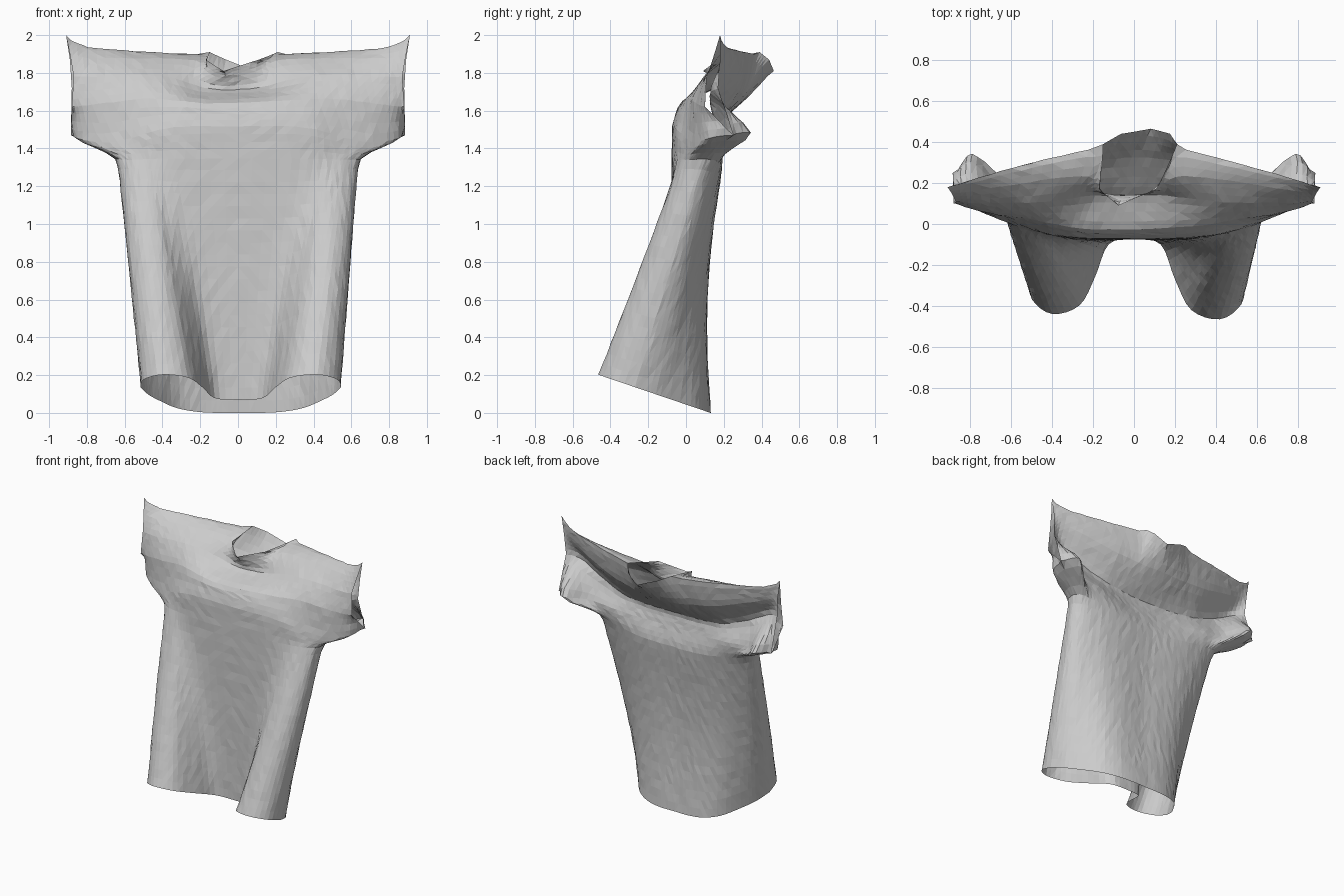
import bpy, bmesh, math, random
from mathutils import Vector

random.seed(4)
cube = bpy.data.objects.get("Cube")
if cube:
    bpy.data.objects.remove(cube)

STEPS = 4                              # columns between two profile points
FRONT_SPANS = (20, 4, 4, 4, 3, 3)      # rows between two front profiles
BACK_SPANS = (20, 4, 4, 4, 4)          # rows between two back profiles


def level(points, height):
    """Profile at one height."""
    return [(x, y, height) for x, y in points]


def hem(points):
    """Profile on the slanted plane of the bottom edge."""
    return [(x, y, 0.34 * (0.13 - y)) for x, y in points]


def spread(half, straight=False):
    """Mirror a seam-to-centre profile and sample it across the full width."""
    pts = [Vector(p) for p in half]
    pts += [Vector((-p.x, p.y, p.z)) for p in reversed(pts[:-1])]
    out = []
    for i in range(len(pts) - 1):
        b, c = pts[i], pts[i + 1]
        a, d = pts[max(i - 1, 0)], pts[min(i + 2, len(pts) - 1)]
        for k in range(STEPS):
            t = k / STEPS
            if straight:
                out.append(b.lerp(c, t))
            else:
                out.append(0.5 * (2 * b + (c - a) * t + (2 * a - 5 * b + 4 * c - d) * t ** 2
                                  + (3 * b - a - 3 * c + d) * t ** 3))
    return out + [pts[-1]]


def sheet(bm, profiles, spans, hollow=0):
    """Loft a cloth panel through the profiles, from the hem to the shoulders."""
    rows = [spread(p, straight=(p is profiles[-1])) for p in profiles]
    grid = []
    for n, count in enumerate(spans):
        for k in range(count + (n == len(spans) - 1)):
            f = k / count
            line = [p.lerp(q, f) for p, q in zip(rows[n], rows[n + 1])]
            if n == 0:
                for i, p in enumerate(line):
                    p.y -= hollow * math.sin(math.pi * f) * math.sin(math.pi * i / (len(line) - 1))
            grid.append([bm.verts.new(p) for p in line])
    for low, high in zip(grid, grid[1:]):
        for i in range(len(low) - 1):
            quad = (low[i], low[i + 1], high[i + 1], high[i])
            bm.faces.new(quad if hollow else quad[::-1])


# Shoulder line shared by both panels, ending at the side of the neck
shoulder = [(.91, .18, 2), (.8, .22, 1.945), (.6, .28, 1.93), (.4, .335, 1.92), (.18, .39, 1.91)]

# Front panel: two deep folds at the hem, flat chest, sagging fold below the neck
front = [
    hem([(.545, -.27), (.525, -.39), (.42, -.465), (.28, -.42), (.2, -.27), (.13, -.1), (0, -.075)]),
    level([(.64, .1), (.625, .03), (.57, -.01), (.5, -.035), (.43, -.05), (.29, -.07), (0, -.075)], 1.35),
    [(.885, .25, 1.47), (.87, .13, 1.45), (.73, .05, 1.42), (.57, 0, 1.45),
     (.42, -.05, 1.5), (.25, -.07, 1.52), (0, -.075, 1.52)],
    [(.88, .1, 1.62), (.8, .07, 1.63), (.66, .04, 1.65), (.5, .02, 1.67),
     (.35, -.01, 1.66), (.18, -.03, 1.65), (0, -.035, 1.64)],
    [(.87, .11, 1.78), (.78, .1, 1.78), (.62, .1, 1.79), (.48, .1, 1.79),
     (.33, .12, 1.77), (.15, .15, 1.72), (0, .15, 1.71)],
    [(.89, .15, 1.9), (.79, .16, 1.88), (.6, .19, 1.88), (.4, .22, 1.88),
     (.2, .23, 1.87), (.13, .16, 1.81), (0, .12, 1.77)],
    shoulder + [(.14, .17, 1.87), (0, .09, 1.81)],
]

# Back panel: rounded hem, a drooping lip, and a hollow under the overhanging collar
back = [
    hem([(.545, -.27), (.505, -.16), (.44, -.06), (.35, .05), (.24, .11), (.12, .13), (0, .13)]),
    [(.64, .1, 1.35), (.6, .15, 1.34), (.5, .18, 1.32), (.38, .19, 1.3),
     (.25, .19, 1.28), (.12, .185, 1.27), (0, .18, 1.27)],
    [(.885, .25, 1.47), (.8, .38, 1.48), (.69, .22, 1.45), (.5, .2, 1.43),
     (.33, .175, 1.41), (.17, .155, 1.4), (0, .15, 1.4)],
    [(.88, .17, 1.72), (.79, .11, 1.7), (.62, .12, 1.61), (.42, .14, 1.53),
     (.28, .14, 1.51), (.14, .13, 1.5), (0, .13, 1.5)],
    [(.89, .18, 1.87), (.8, .19, 1.83), (.62, .24, 1.77), (.42, .28, 1.71),
     (.28, .3, 1.69), (.14, .32, 1.67), (0, .33, 1.67)],
    shoulder + [(.12, .44, 1.87), (0, .465, 1.81)],
]

bm = bmesh.new()
sheet(bm, front, FRONT_SPANS)
sheet(bm, back, BACK_SPANS, hollow=0.045)
bmesh.ops.remove_doubles(bm, verts=bm.verts, dist=0.0008)

# Relax the cloth while the open edges stay in place
inner = [v for v in bm.verts if not v.is_boundary]
for _ in range(2):
    bmesh.ops.smooth_vert(bm, verts=inner, factor=0.5, use_axis_x=True, use_axis_y=True, use_axis_z=True)

# Small wrinkles, uneven left and right folds, twisted neck
for v in bm.verts:
    x, y, z = v.co
    if not v.is_boundary:
        v.co += Vector([random.uniform(-1, 1) for _ in range(3)]) * 0.002
    if z > 1.6:
        v.co.x += 0.42 * (y - 0.27) * math.exp(-(x / 0.25) ** 2)
    elif x < 0 and z < 1.3:
        fade = 1 - z / 1.3
        v.co.x *= 1 - 0.06 * fade
        if y < -0.08:
            v.co.y += 0.08 * fade * (-0.08 - y)

bmesh.ops.triangulate(bm, faces=bm.faces)
mesh = bpy.data.meshes.new("shirt")
bm.to_mesh(mesh)
bm.free()

shirt = bpy.data.objects.new("shirt", mesh)
bpy.context.scene.collection.objects.link(shirt)

# Plain grey cloth
cloth = bpy.data.materials.new("grey cloth")
cloth.use_nodes = True
colour = (0.6, 0.6, 0.6, 1)
cloth.diffuse_color = colour
cloth.node_tree.nodes["Principled BSDF"].inputs["Base Color"].default_value = colour
mesh.materials.append(cloth)
